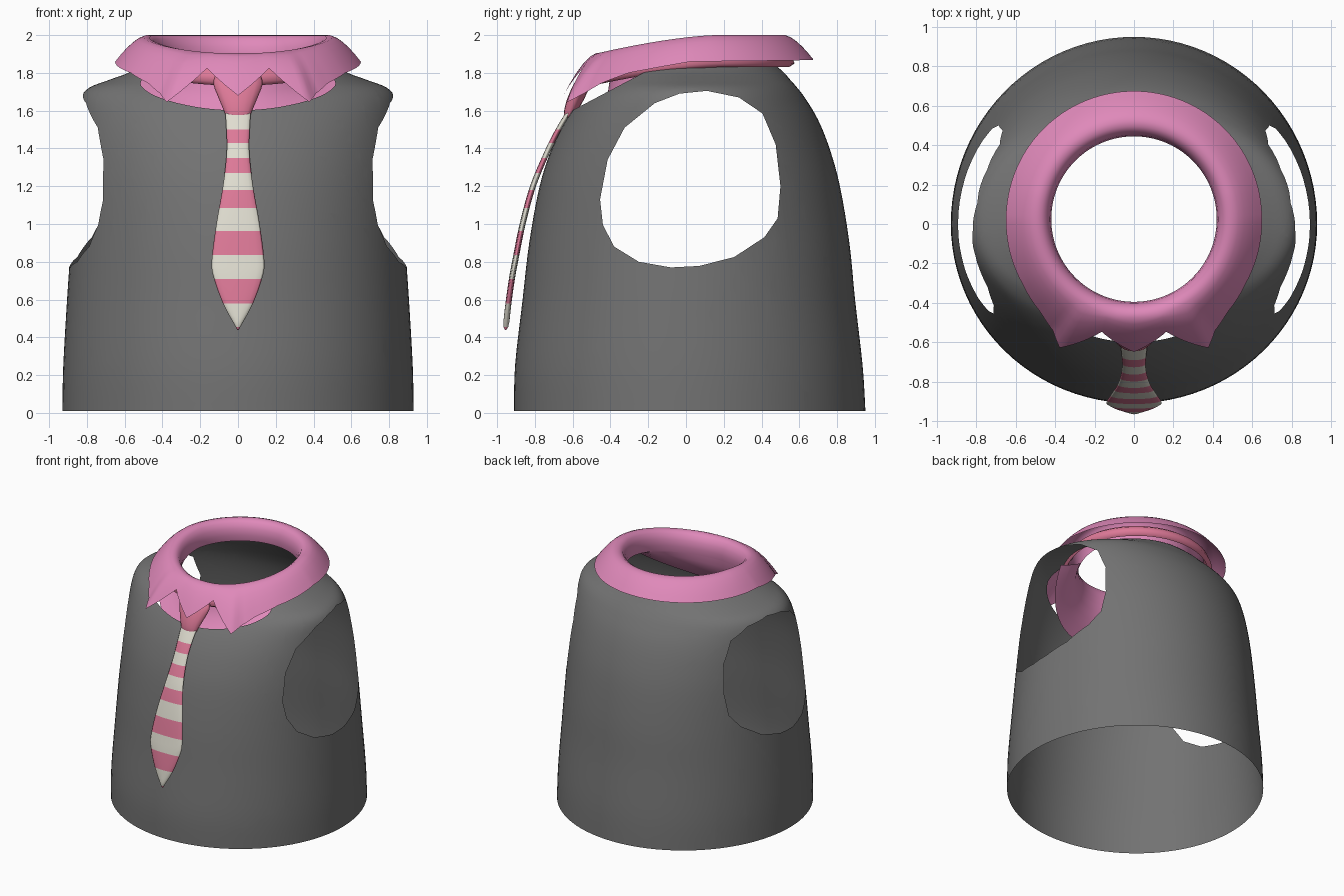
import bpy, bmesh
from math import sin, cos, radians, pi
from mathutils import Vector

if "Cube" in bpy.data.objects:
    bpy.data.objects.remove(bpy.data.objects["Cube"])


def material(name, r, g, b):
    m = bpy.data.materials.new(name)
    m.use_nodes = True
    m.diffuse_color = (r, g, b, 1)
    m.node_tree.nodes["Principled BSDF"].inputs["Base Color"].default_value = (r, g, b, 1)
    return m


GREY = material("charcoal grey", 0.17, 0.17, 0.17)
PINK = material("collar pink", 0.74, 0.25, 0.49)
ROSE = material("tie rose", 0.72, 0.19, 0.31)
CREAM = material("tie cream", 0.74, 0.72, 0.63)


def lerp_table(table, x):
    """Piecewise linear lookup; table rows are (x, value, value...)."""
    if x <= table[0][0]:
        return table[0][1:]
    for a, b in zip(table, table[1:]):
        if x <= b[0]:
            t = (x - a[0]) / (b[0] - a[0])
            return [p + (q - p) * t for p, q in zip(a[1:], b[1:])]
    return table[-1][1:]


def refine(table, steps):
    """Catmull-Rom subdivision of a table of rows."""
    pts = [Vector(p) for p in table]
    out = []
    for i in range(len(pts) - 1):
        p0, p1, p2 = pts[max(i - 1, 0)], pts[i], pts[i + 1]
        p3 = pts[min(i + 2, len(pts) - 1)]
        for k in range(steps):
            t = k / steps
            out.append(p1 + (p2 - p0) * (t / 2)
                       + (p0 * 2 - p1 * 5 + p2 * 4 - p3) * (t * t / 2)
                       + (p1 * 3 - p0 - p2 * 3 + p3) * (t ** 3 / 2))
    return out + [pts[-1]]


def loft(rows, closed=True, caps=False):
    """Skin a list of equally long point rows."""
    bm = bmesh.new()
    vs = [[bm.verts.new(p) for p in row] for row in rows]
    n = len(vs[0])
    for a, b in zip(vs, vs[1:]):
        for i in range(n if closed else n - 1):
            j = (i + 1) % n
            bm.faces.new((a[i], a[j], b[j], b[i]))
    if caps:
        bm.faces.new(vs[0])
        bm.faces.new(vs[-1])
    bmesh.ops.recalc_face_normals(bm, faces=bm.faces)
    return bm


def finish(bm, name, *mats):
    me = bpy.data.meshes.new(name)
    bm.to_mesh(me)
    bm.free()
    for m in mats:
        me.materials.append(m)
    me.shade_smooth()
    ob = bpy.data.objects.new(name, me)
    bpy.context.collection.objects.link(ob)
    return ob


# Vest body: height, side, front and back half-widths
body = [(0.01, 0.93, 0.91, 0.95), (0.25, 0.925, 0.905, 0.935), (0.6, 0.905, 0.865, 0.895),
        (0.9, 0.885, 0.83, 0.865), (1.2, 0.87, 0.775, 0.815), (1.4, 0.86, 0.71, 0.76),
        (1.55, 0.85, 0.635, 0.7), (1.66, 0.835, 0.555, 0.635), (1.72, 0.79, 0.49, 0.59),
        (1.76, 0.69, 0.45, 0.555), (1.8, 0.58, 0.41, 0.52), (1.84, 0.5, 0.37, 0.475)]
N = 96
rows = []
for z, side, front, back in refine(body, 4):
    ring = []
    for i in range(N):
        a = 2 * pi * i / N
        ring.append((side * sin(a), -cos(a) * (front if cos(a) > 0 else back), z))
    rows.append(ring)
vest = loft(rows)

# Sloping neckline
bmesh.ops.bisect_plane(vest, geom=vest.verts[:] + vest.edges[:] + vest.faces[:],
                       plane_co=(0, -0.17, 1.83), plane_no=(0, -0.53, 1), clear_outer=True)

# Armholes: convex outline in y, z, cut through both sides
hole = [(0.11, 1.705), (0.28, 1.67), (0.405, 1.585), (0.475, 1.42), (0.5, 1.2), (0.485, 1.03),
        (0.415, 0.93), (0.255, 0.825), (0.07, 0.778), (-0.08, 0.77), (-0.25, 0.8),
        (-0.38, 0.88), (-0.44, 0.995), (-0.455, 1.13), (-0.415, 1.34), (-0.325, 1.51),
        (-0.165, 1.64), (-0.035, 1.69)]
inside = [f for f in vest.faces if abs(f.calc_center_median().x) > 0.4]
for (y0, z0), (y1, z1) in zip(hole, hole[1:] + hole[:1]):
    co, no = Vector((0, y0, z0)), Vector((0, z0 - z1, y1 - y0))
    geom = set(inside)
    for f in inside:
        geom.update(f.edges)
        geom.update(f.verts)
    cut = bmesh.ops.bisect_plane(vest, geom=list(geom), plane_co=co, plane_no=no)
    inside = [f for f in cut["geom"] if isinstance(f, bmesh.types.BMFace)
              and (f.calc_center_median() - co).dot(no) < 0]
bmesh.ops.delete(vest, geom=inside, context="FACES")
finish(vest, "vest", GREY)


# Neck parts are polar, with the angle in degrees measured from the front
def polar(deg, r, z):
    a = radians(deg)
    return (r * sin(a), 0.025 - r * cos(a), z)


def crest(deg):
    u = min(max((0.13 + 0.48 * cos(radians(deg))) / 0.6, 0), 1)
    return 2 - 0.095 * u ** 1.5


# Collar: pointed outer edge (angle, radius, height), rolled over to the inside
edge = [(0, 0.675, 1.68), (16, 0.595, 1.825), (30, 0.755, 1.645), (36, 0.70, 1.69),
        (45, 0.67, 1.745), (60, 0.655, 1.80), (90, 0.65, 1.86), (180, 0.65, 1.87)]
angles = range(-180, 180, 2)
rows = []
for t in (1, 0.8, 0.6, 0.4, 0.2):
    ring = []
    for d in angles:
        r, z = lerp_table(edge, abs(d))
        c = crest(d)
        ring.append(polar(d, 0.5 + (r - 0.5) * t, c - (c - z) * t ** 1.5))
    rows.append(ring)
for r, dz in ((0.5, 0), (0.47, 0.003), (0.445, 0.02), (0.427, 0.06), (0.42, 0.11), (0.43, 0.16)):
    rows.append([polar(d, r, crest(d) - dz) for d in angles])
finish(loft(rows), "collar", PINK)

# Shirt front behind the neckline
rows = []
for t in (0, 0.25, 0.5, 0.75, 1):
    row = []
    for d in range(-72, 73, 4):
        top = crest(d) - 0.15
        low = 1.48 + 0.28 * (d / 72) ** 2
        row.append(polar(d, 0.43 + 0.16 * t ** 2, top + (low - top) * t))
    rows.append(row)
finish(loft(rows, closed=False), "shirt_front", PINK)

# Tie band under the collar
rows = [[polar(d, r, crest(d) - dz) for d in angles]
        for r, dz in ((0.49, 0.07), (0.53, 0.1), (0.55, 0.15), (0.52, 0.17))]
finish(loft(rows), "tie_band", ROSE)


def oval(w, depth, y, z):
    return [(w * cos(k * pi / 8), y + depth * sin(k * pi / 8), z) for k in range(16)]


# Tie knot
knot = [(1.79, 0.12, 0.03, -0.53), (1.74, 0.13, 0.045, -0.55), (1.66, 0.1, 0.045, -0.585),
        (1.6, 0.075, 0.035, -0.61), (1.565, 0.062, 0.02, -0.625)]
finish(loft([oval(w, d, y, z) for z, w, d, y in refine(knot, 3)], caps=True), "tie_knot", ROSE)

# Tie blade: height, half-width, depth position
blade = [(0.44, 0.004, -0.955), (0.58, 0.08, -0.94), (0.72, 0.13, -0.92), (0.8, 0.14, -0.905),
         (1.0, 0.115, -0.865), (1.2, 0.08, -0.81), (1.38, 0.06, -0.735),
         (1.5, 0.062, -0.675), (1.6, 0.068, -0.615)]
stripes = [0.44, 0.455, 0.58, 0.71, 0.836, 0.963, 1.085, 1.18, 1.27, 1.35, 1.43, 1.5, 1.6]
curve = [tuple(p) for p in refine(blade, 6)]
rows = []
for lo, hi in zip(stripes, stripes[1:]):
    for k in range(4):
        z = lo + (hi - lo) * k / 4
        w, y = lerp_table(curve, z)
        rows.append(oval(w, min(0.016, w), y, z))
rows.append(oval(0.068, 0.016, -0.615, 1.6))
tie = loft(rows, caps=True)
for f in tie.faces:
    z = f.calc_center_median().z
    f.material_index = (sum(z > s for s in stripes) + 1) % 2
finish(tie, "tie_blade", ROSE, CREAM)
